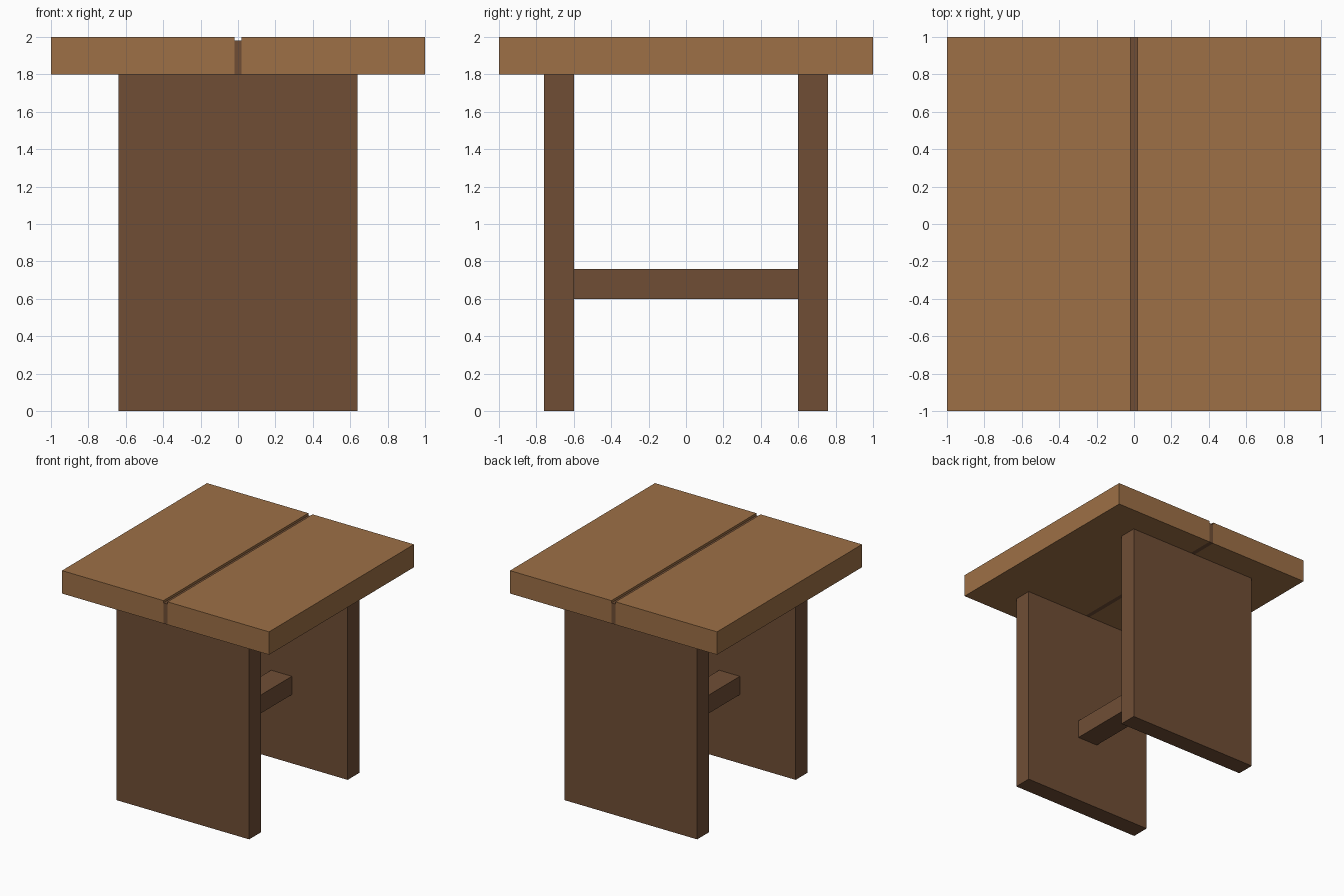
import bpy

cube = bpy.data.objects.get("Cube")
if cube:
    bpy.data.objects.remove(cube, do_unlink=True)


def make_material(name, color):
    mat = bpy.data.materials.new(name)
    mat.use_nodes = True
    mat.diffuse_color = color
    mat.node_tree.nodes["Principled BSDF"].inputs["Base Color"].default_value = color
    return mat


light_wood = make_material("light_wood", (0.337, 0.162, 0.061, 1))
dark_wood = make_material("dark_wood", (0.162, 0.076, 0.036, 1))


def box(name, low, high, mat):
    """Axis-aligned box between two corners."""
    center = [(a + b) / 2 for a, b in zip(low, high)]
    bpy.ops.mesh.primitive_cube_add(size=1, location=center)
    obj = bpy.context.object
    obj.name = name
    obj.scale = [b - a for a, b in zip(low, high)]
    bpy.ops.object.transform_apply(location=False, rotation=False, scale=True)
    obj.data.materials.append(mat)
    return obj


TOP, UNDERSIDE = 2.0, 1.8
GAP = 0.02          # half the width of the slot between the planks
LEG_IN, LEG_OUT = 0.6, 0.76

# Two top planks with a recessed strip between them
box("left_plank", (GAP, -1, UNDERSIDE), (1, 1, TOP), light_wood)
box("right_plank", (-1, -1, UNDERSIDE), (-GAP, 1, TOP), light_wood)
box("gap_strip", (-GAP, -1, UNDERSIDE), (GAP, 1, TOP - 0.02), dark_wood)

# Panel legs
box("front_leg", (-0.64, -LEG_OUT, 0), (0.64, -LEG_IN, UNDERSIDE), dark_wood)
box("back_leg", (-0.64, LEG_IN, 0), (0.64, LEG_OUT, UNDERSIDE), dark_wood)

# Stretcher joining the legs
box("stretcher", (-0.1, -LEG_IN, 0.6), (0.1, LEG_IN, 0.76), dark_wood)
